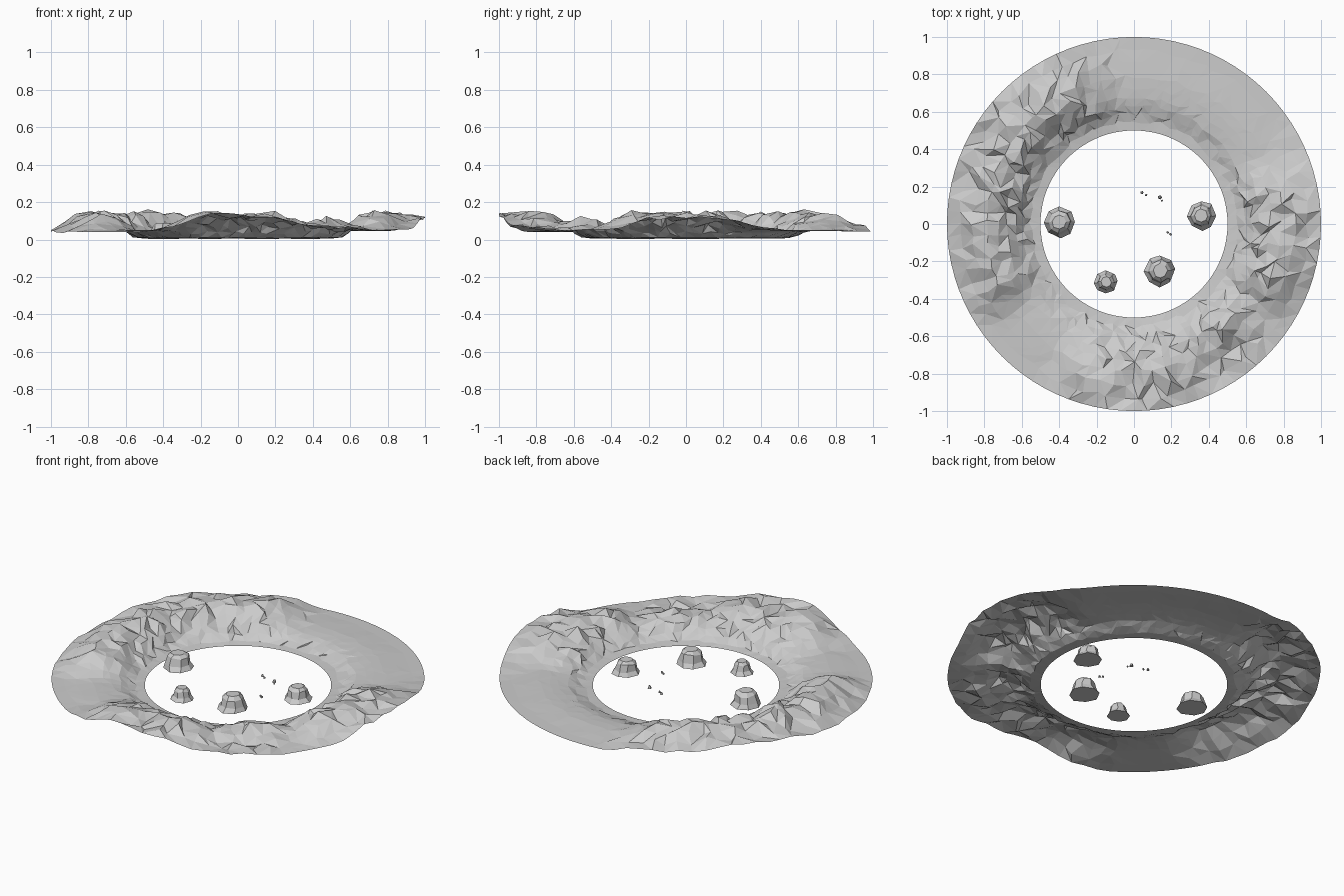
import bpy, bmesh, math, random
from mathutils import Vector, noise

if "Cube" in bpy.data.objects:
    bpy.data.objects.remove(bpy.data.objects["Cube"])

random.seed(11)
SEGS = 88
RADII = [0.5, 0.55, 0.59, 0.63, 0.68, 0.73, 0.79, 0.86, 0.93, 1.0]
# mounds: centre angle, half width, fade
MOUNDS = [(157, 44, 18), (270, 14, 19), (-5, 16, 17), (-52, 7, 14)]
FLAT = [0.005, 0.008, 0.022, 0.038, 0.046, 0.05, 0.052, 0.05, 0.046, 0.043]
RAISED = [0.005, 0.012, 0.038, 0.07, 0.105, 0.127, 0.138, 0.135, 0.12, 0.1]
SPUR = [0.005, 0.012, 0.04, 0.07, 0.1, 0.105, 0.085, 0.065, 0.058, 0.05]
# outer rim: angle, height
RIM = [(0, 0.12), (12, 0.11), (25, 0.065), (36, 0.045), (98, 0.042), (109, 0.075), (126, 0.08),
       (143, 0.105), (156, 0.08), (175, 0.045), (238, 0.04), (250, 0.07), (264, 0.14), (280, 0.115),
       (291, 0.08), (304, 0.065), (320, 0.05), (336, 0.055), (348, 0.11), (360, 0.12)]


def smooth(t):
    t = max(0.0, min(1.0, t))
    return t * t * (3 - 2 * t)


def rim(deg):
    for (a, p), (b, q) in zip(RIM, RIM[1:]):
        if a <= deg <= b:
            return p + (q - p) * smooth((deg - a) / (b - a))


def height(i, deg):
    z, rough = FLAT[i], 0
    for k, (c, half, fade) in enumerate(MOUNDS):
        d = abs((deg - c + 180) % 360 - 180)
        m = smooth((half + fade - d) / fade)
        prof = SPUR if k == 3 else RAISED
        z = max(z, FLAT[i] + (prof[i] - FLAT[i]) * m)
        rough = max(rough, m * m)
    # blend the outermost rings into the rim height
    w = [0, 0.2, 0.5, 1][max(0, i - len(RADII) + 4)]
    return z + (rim(deg) - z) * w, rough


def add_object(name, bm):
    me = bpy.data.meshes.new(name)
    bm.to_mesh(me)
    bm.free()
    ob = bpy.data.objects.new(name, me)
    bpy.context.collection.objects.link(ob)
    return ob


# rocky ring: jittered polar grid, rough on the mounds
bm = bmesh.new()
rings = []
last = len(RADII) - 1
for i, r in enumerate(RADII):
    ring = []
    for s in range(SEGS):
        deg = 360 * s / SEGS
        z, m = height(i, deg)
        rr = r
        if 0 < i < last:
            deg += random.uniform(-1.5, 1.5)
            rr += random.uniform(-0.014, 0.014)
        a = math.radians(deg)
        if i > 1:
            amp = 0.022 * m * min(1, (i - 1) / 3) * (0.4 if i == last else 1)
            n = noise.noise(Vector((rr * math.cos(a) * 5, rr * math.sin(a) * 5, 3)))
            z += amp * (random.uniform(-1, 1) + n)
        ring.append(bm.verts.new((rr * math.cos(a), rr * math.sin(a), min(z, 0.165))))
    rings.append(ring)
for i in range(last):
    for s in range(SEGS):
        t = (s + 1) % SEGS
        a, b, c, d = rings[i][s], rings[i + 1][s], rings[i + 1][t], rings[i][t]
        if random.random() < 0.5:
            bm.faces.new((a, b, c))
            bm.faces.new((a, c, d))
        else:
            bm.faces.new((a, b, d))
            bm.faces.new((b, c, d))
add_object("rocky_ring", bm)


# boulders: flared foot, faceted body, flat top and base
def boulder(name, x, y, r, h, sides=8, base=0.004):
    bm = bmesh.new()
    tiers = []
    for f, zf in [(1.0, 0), (0.8, 0.3), (0.68, 0.8), (0.45, 1.0)]:
        tier = []
        for s in range(sides):
            a = 2 * math.pi * s / sides + random.uniform(-0.12, 0.12)
            rr = r * f * random.uniform(0.93, 1.06)
            z = base + h * zf * (random.uniform(0.9, 1.08) if 0 < zf < 1 else 1)
            tier.append(bm.verts.new((x + rr * math.cos(a), y + rr * math.sin(a), z)))
        tiers.append(tier)
    for lo, hi in zip(tiers, tiers[1:]):
        for s in range(sides):
            t = (s + 1) % sides
            bm.faces.new((lo[s], lo[t], hi[t], hi[s]))
    bm.faces.new(tiers[0][::-1])
    bm.faces.new(tiers[-1])
    add_object(name, bm)


for k, (x, y, r, h) in enumerate([(-0.4, 0.01, 0.086, 0.084), (0.36, 0.045, 0.078, 0.076),
                                  (0.14, -0.25, 0.086, 0.084), (-0.15, -0.31, 0.062, 0.068)]):
    boulder(f"boulder_{k + 1}", x, y, r, h)

# scattered pebbles
for k, (x, y, r) in enumerate([(0.043, 0.168, 0.009), (0.065, 0.155, 0.007), (0.138, 0.143, 0.012),
                               (0.15, 0.125, 0.006), (0.18, -0.045, 0.007), (0.195, -0.055, 0.008)]):
    boulder(f"pebble_{k + 1}", x, y, r, r * 1.3, 5)
